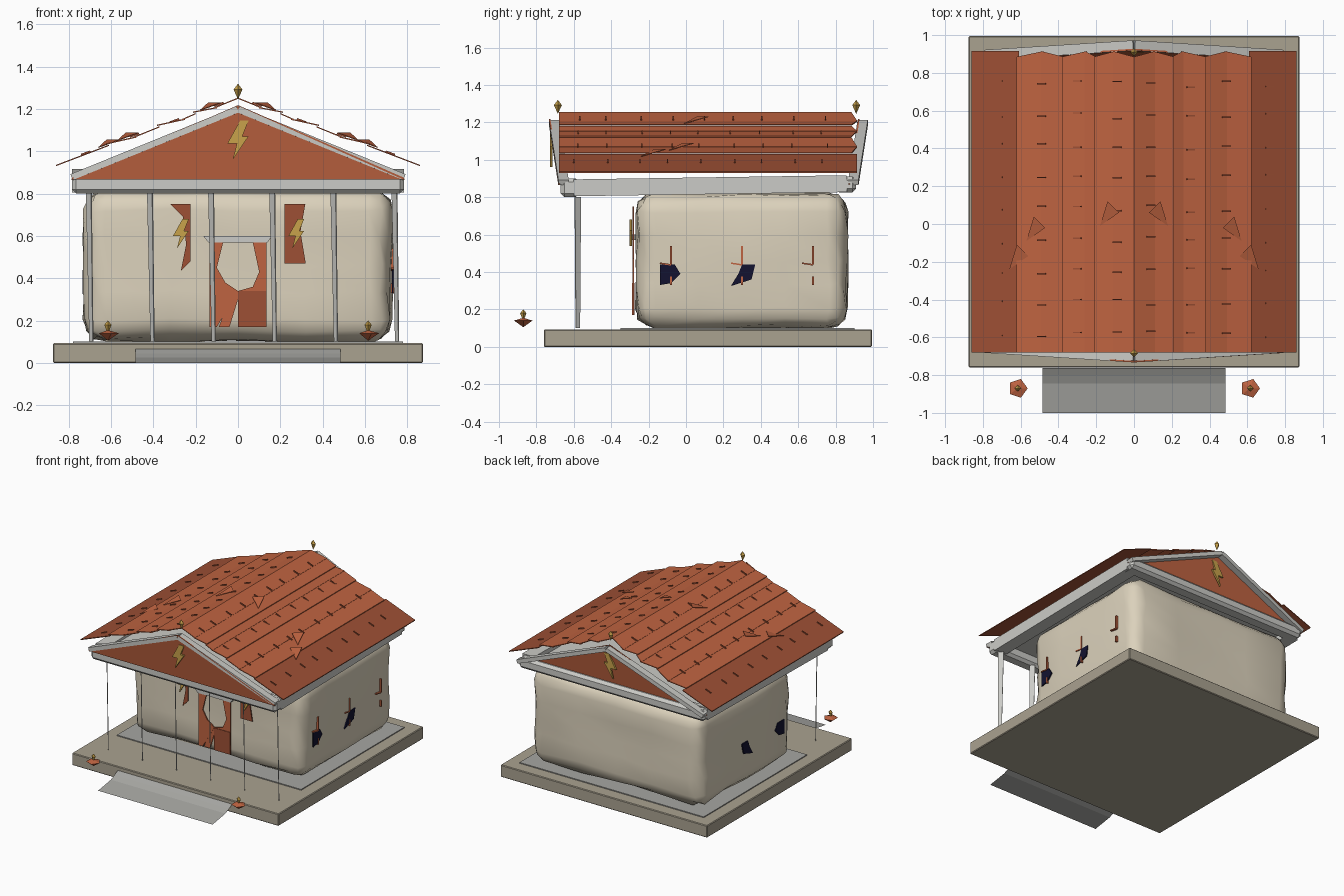
import bpy, bmesh, math, random
from mathutils import Vector, Matrix

random.seed(4)
if "Cube" in bpy.data.objects:
    bpy.data.objects.remove(bpy.data.objects["Cube"])


def material(name, r, g, b):
    m = bpy.data.materials.new(name)
    m.use_nodes = True
    m.diffuse_color = (r, g, b, 1)
    node = m.node_tree.nodes["Principled BSDF"]
    node.inputs["Base Color"].default_value = (r, g, b, 1)
    node.inputs["Roughness"].default_value = 0.8
    return m


TERRACOTTA = material("terracotta", 0.52, 0.125, 0.052)
DARK_TILE = material("dark terracotta", 0.34, 0.08, 0.035)
PLASTER = material("cream plaster", 0.71, 0.64, 0.50)
STONE = material("base stone", 0.40, 0.36, 0.28)
MARBLE = material("pale marble", 0.60, 0.60, 0.57)
PAVING = material("grey paving", 0.38, 0.38, 0.36)
GOLD = material("gold", 0.58, 0.36, 0.07)
NAVY = material("navy", 0.006, 0.006, 0.03)


def finish(name, bm, mat, smooth=False):
    bmesh.ops.recalc_face_normals(bm, faces=bm.faces)
    me = bpy.data.meshes.new(name)
    bm.to_mesh(me)
    bm.free()
    me.materials.append(mat)
    ob = bpy.data.objects.new(name, me)
    bpy.context.scene.collection.objects.link(ob)
    if smooth:
        bpy.ops.object.select_all(action="DESELECT")
        ob.select_set(True)
        bpy.context.view_layer.objects.active = ob
        bpy.ops.object.shade_smooth_by_angle(angle=math.radians(50))
    return ob


def box(name, lo, hi, mat, bevel=0.0, segments=1, cuts=0, jitter=0.0):
    lo, hi = Vector(lo), Vector(hi)
    bm = bmesh.new()
    bmesh.ops.create_cube(bm, size=1)
    for v in bm.verts:
        v.co = (lo + hi) / 2 + v.co * (hi - lo)
    if bevel:
        bmesh.ops.bevel(bm, geom=bm.edges[:], offset=bevel, segments=segments,
                        profile=0.5, affect="EDGES")
    if cuts:
        long_edges = [e for e in bm.edges if e.calc_length() > 0.2]
        bmesh.ops.subdivide_edges(bm, edges=long_edges, cuts=cuts, use_grid_fill=True)
        for v in bm.verts:
            v.co += Vector([random.uniform(-jitter, jitter) for _ in range(3)])
    return finish(name, bm, mat, bool(bevel and segments > 1))


def sheet(name, pts, mat, depth=(0, 0, 0)):
    # Flat outline, given thickness along a vector
    bm = bmesh.new()
    base = [bm.verts.new(p) for p in pts]
    bm.faces.new(base)
    if Vector(depth).length:
        top = [bm.verts.new(Vector(p) + Vector(depth)) for p in pts]
        bm.faces.new(top)
        for k in range(len(pts)):
            j = (k + 1) % len(pts)
            bm.faces.new((base[k], base[j], top[j], top[k]))
    return finish(name, bm, mat)


def upright(name, outline, y, mat, depth=0.008):
    # Outline in x and z, standing at depth y
    return sheet(name, [(x, y, z) for x, z in outline], mat, (0, depth, 0))


def bar(name, a, b, w, h, mat):
    a, b = Vector(a), Vector(b)
    bm = bmesh.new()
    bmesh.ops.create_cube(bm, size=1)
    d = (b - a).normalized()
    side = d.cross((0, 0, 1)).normalized()
    rot = Matrix((side, d, side.cross(d))).transposed()
    for v in bm.verts:
        v.co = (a + b) / 2 + rot @ Vector((v.co.x * w, v.co.y * (b - a).length, v.co.z * h))
    return finish(name, bm, mat)


def spindle(name, at, radius, low, high, mat, sides=4):
    # Double pointed solid with its widest ring at the given point
    bm = bmesh.new()
    x, y, z = at
    ring = [bm.verts.new((x + radius * math.cos(k * math.tau / sides),
                          y + radius * math.sin(k * math.tau / sides), z)) for k in range(sides)]
    tips = [bm.verts.new((x, y, low)), bm.verts.new((x, y, high))]
    for k in range(sides):
        for t in tips:
            bm.faces.new((ring[k], ring[(k + 1) % sides], t))
    return finish(name, bm, mat)


BOLT = [(0.1, 1), (0.5, 1), (0.2, 0.6), (0.5, 0.6), (-0.25, 0), (-0.05, 0.42), (-0.5, 0.42)]


def bolt(name, x, z, y, w, h):
    upright(name, [(x + u * w, z + v * h) for u, v in BOLT], y, GOLD, 0.014)


# Ground slab, paving and sloping front step
box("base_slab", (-0.875, -0.76, 0), (0.875, 0.995, 0.093), STONE, 0.005)
box("paving", (-0.78, -0.35, 0.088), (0.78, 0.9, 0.1), PAVING)
step = [(-1, 0), (-0.845, 0.025), (-0.8, 0.045), (-0.762, 0.065)]
for (y0, z0), (y1, z1) in zip(step, step[1:]):
    sheet("front_step", [(-0.485, y0, z0), (0.485, y0, z0), (0.485, y1, z1), (-0.485, y1, z1)], PAVING)

# Soft, slightly uneven hall
box("hall", (-0.725, -0.265, 0.105), (0.725, 0.86, 0.82), PLASTER, 0.1, 3, 3, 0.01)

# Thin diagonal blade columns along the porch
for i in range(6):
    x, y = -0.695 + i * 0.289, -0.58
    lean = -0.012
    sheet("column", [(x - 0.008, y + 0.011, 0.1), (x + 0.008, y - 0.011, 0.1),
                     (x + 0.012 + lean, y - 0.016, 0.8), (x - 0.012 + lean, y + 0.016, 0.8)],
          MARBLE, (0.004, 0.003, 0))

# Beams under the roof and the ceiling
box("front_beam", (-0.785, -0.67, 0.8), (0.785, -0.57, 0.9), MARBLE, 0.02)
box("back_beam", (-0.785, 0.8, 0.825), (0.785, 0.91, 0.91), MARBLE, 0.02)
for s in (-1, 1):
    bar("side_beam", (s * 0.735, -0.6, 0.85), (s * 0.735, 0.86, 0.872), 0.1, 0.09, MARBLE)
box("ceiling", (-0.74, -0.62, 0.87), (0.74, 0.86, 0.88), MARBLE)

# Leaning gables with raking cornices, bolts and finials
for label, y, out, rake in (("front", -0.675, -1, -0.02), ("back", 0.87, 1, 0.025)):
    tip = y + out * 0.05
    sheet(label + "_pediment", [(-0.79, y, 0.868), (0.79, y, 0.868), (0.77, y, 0.885),
                                (0, tip, 1.218), (-0.77, y, 0.885)],
          TERRACOTTA, (0, out * 0.008, 0))
    for s in (-1, 1):
        bar(label + "_raking_cornice", (s * 0.785, y + out * rake, 0.878),
            (0, tip + out * rake, 1.198), 0.055, 0.03, MARBLE)
    bolt(label + "_gable_bolt", 0, 0.96, y + out * 0.045 - 0.007, 0.1, 0.185)
for y in (-0.685, 0.91):
    spindle("ridge_finial", (0, y, 1.292), 0.021, 1.245, 1.32, GOLD)

# Roof made of overlapping long strips, each with its own tilt
edges = [0, 0.1, 0.2, 0.25, 0.37, 0.48, 0.61, 0.86]


def slope(x):
    return 1.245 - 0.365 * x


for s in (-1, 1):
    for i, (a, b) in enumerate(zip(edges, edges[1:])):
        tilt = 0.01 if i % 2 else -0.006
        za, zb = slope(a) - tilt / 2, slope(b) + tilt
        back = (0.915, 0.885) if i % 2 else (0.885, 0.915)
        if i == 6:
            back, zb = (0.915, 0.915), 0.93
        b += 0.012 if i < 6 else 0
        sheet("roof_strip", [(s * a, -0.68, za), (s * b, -0.68, zb),
                             (s * b, back[1], zb), (s * a, back[0], za)],
              DARK_TILE if i == 6 else TERRACOTTA, (0, 0, 0.006))
    # Small tile joints
    for x in (0.09, 0.3, 0.49, 0.72):
        for k in range(9):
            y = -0.58 + k * 0.165 + random.uniform(-0.02, 0.02)
            bar("tile_joint", (s * (x - 0.022), y, slope(x - 0.022) + 0.01),
                (s * (x + 0.022), y, slope(x + 0.022) + 0.01), 0.007, 0.008, DARK_TILE)
    # Lifted broken tiles
    for x, y in ((0.08, 0.06), (0.47, -0.02), (0.56, -0.17)):
        sheet("broken_tile", [(s * x, y, slope(x) + 0.012), (s * (x + 0.1), y - 0.07, slope(x + 0.1) + 0.012),
                              (s * (x + 0.06), y + 0.06, slope(x) + 0.012)], TERRACOTTA, (0, 0, 0.004))

# Doorway with ragged leaves
upright("door_lintel", [(-0.165, 0.6), (0.16, 0.6), (0.14, 0.57), (-0.14, 0.57)], -0.29, MARBLE, 0.03)
upright("door_left_leaf", [(-0.135, 0.17), (-0.1, 0.17), (0, 0.34), (-0.06, 0.38),
                           (-0.1, 0.45), (-0.07, 0.57), (-0.135, 0.57)], -0.285, TERRACOTTA)
upright("door_right_leaf", [(0.135, 0.17), (0.135, 0.57), (0.07, 0.57), (0.1, 0.43),
                            (0.07, 0.36), (0, 0.34), (0, 0.17)], -0.285, TERRACOTTA)
upright("door_lower_panel", [(-0.09, 0.17), (-0.04, 0.17), (0, 0.3), (0, 0.34), (-0.03, 0.34)],
        -0.283, TERRACOTTA)
upright("door_lower_band", [(0, 0.17), (0.135, 0.17), (0.135, 0.34), (0, 0.34)], -0.29, DARK_TILE, 0.004)

# Hanging banners with bolts
upright("right_banner", [(-0.32, 0.75), (-0.225, 0.75), (-0.225, 0.48), (-0.27, 0.435),
                         (-0.245, 0.56), (-0.26, 0.69)], -0.285, DARK_TILE)
upright("left_banner", [(0.22, 0.75), (0.318, 0.75), (0.295, 0.62), (0.32, 0.47),
                        (0.22, 0.47)], -0.285, DARK_TILE)
for x in (-0.27, 0.275):
    bolt("banner_bolt", x, 0.54, -0.302, 0.075, 0.14)

# Broken side windows
panes = {-0.08: [(-0.06, 0.44), (0.02, 0.44), (0.05, 0.39), (0, 0.34), (-0.06, 0.33)],
         0.3: [(0, 0.44), (0.07, 0.44), (0.05, 0.36), (-0.06, 0.325), (-0.02, 0.39)]}
for s in (-1, 1):
    for y, pane in panes.items():
        sheet("window_pane", [(s * 0.727, y + u, z) for u, z in pane], NAVY, (s * 0.009, 0, 0))

# Crossed bars left standing on one side
for y in (-0.08, 0.3, 0.68):
    for z0, z1 in ((0.33, 0.375), (0.44, 0.54)):
        box("window_bar", (0.724, y - 0.005, z0), (0.74, y + 0.005, z1), TERRACOTTA)
    bar("window_crossbar", (0.732, y - 0.06, 0.447), (0.732, y, 0.438), 0.016, 0.008, TERRACOTTA)

# Small floating braziers
for s in (-1, 1):
    spindle("brazier_bowl", (s * 0.615, -0.87, 0.14), 0.052, 0.105, 0.155, TERRACOTTA, 5)
    spindle("brazier_flame", (s * 0.615, -0.87, 0.18), 0.017, 0.135, 0.2, GOLD)
